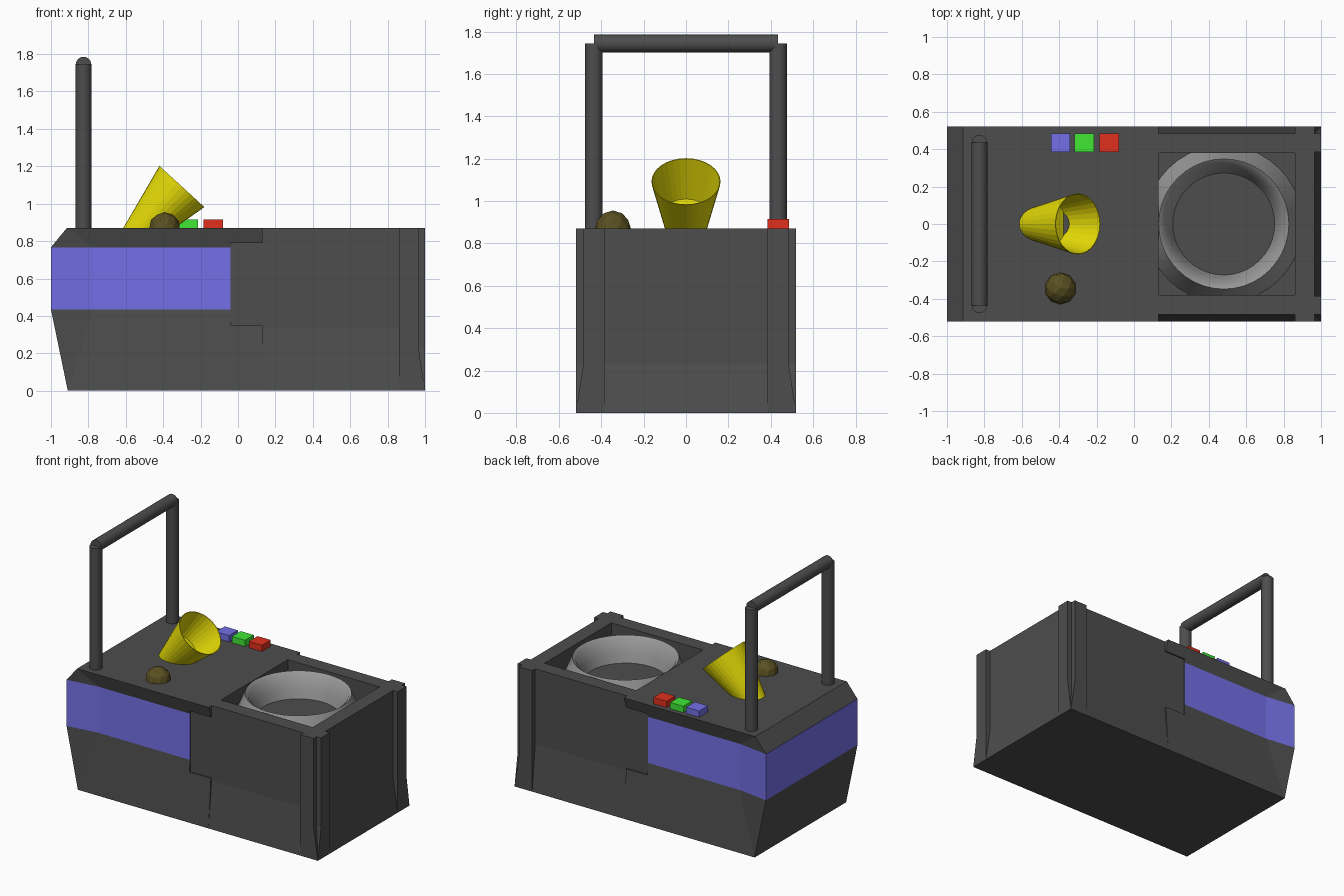
import bpy, bmesh, math
from mathutils import Matrix

old = bpy.data.objects.get("Cube")
if old:
    bpy.data.objects.remove(old, do_unlink=True)


def material(name, rgb):
    m = bpy.data.materials.new(name)
    m.use_nodes = True
    colour = (*rgb, 1)
    m.diffuse_color = colour
    m.node_tree.nodes["Principled BSDF"].inputs["Base Color"].default_value = colour
    return m


CHARCOAL = material("charcoal", (0.075, 0.075, 0.075))
BLUE = material("periwinkle blue", (0.18, 0.165, 0.82))
YELLOW = material("yellow", (0.8, 0.72, 0.002))
GREY = material("light grey", (0.32, 0.32, 0.32))
BROWN = material("olive brown", (0.1, 0.08, 0.015))
GREEN = material("green", (0.05, 0.8, 0.035))
RED = material("red", (0.75, 0.03, 0.012))


def finish(bm, name, mats, smooth=False):
    bmesh.ops.recalc_face_normals(bm, faces=bm.faces)
    mesh = bpy.data.meshes.new(name)
    bm.to_mesh(mesh)
    bm.free()
    ob = bpy.data.objects.new(name, mesh)
    bpy.context.collection.objects.link(ob)
    for m in mats:
        mesh.materials.append(m)
    bpy.ops.object.select_all(action="DESELECT")
    ob.select_set(True)
    bpy.context.view_layer.objects.active = ob
    if smooth:
        bpy.ops.object.shade_smooth_by_angle(angle=math.radians(35))
    return ob


def stack(levels):
    """Closed solid through rectangles given as (x0, x1, y0, y1, z)."""
    bm = bmesh.new()
    rings = [[bm.verts.new(p) for p in
              ((x0, y0, z), (x1, y0, z), (x1, y1, z), (x0, y1, z))]
             for x0, x1, y0, y1, z in levels]
    bm.faces.new(rings[0])
    bm.faces.new(rings[-1])
    for a, b in zip(rings, rings[1:]):
        for i in range(4):
            j = (i + 1) % 4
            bm.faces.new((a[i], a[j], b[j], b[i]))
    return bm


def lathe(name, profile, mat, segments=32, smooth=False):
    bm = bmesh.new()
    vs = [bm.verts.new((r, 0, z)) for r, z in profile]
    edges = [bm.edges.new(pair) for pair in zip(vs, vs[1:])]
    bmesh.ops.spin(bm, geom=vs + edges, cent=(0, 0, 0), axis=(0, 0, 1),
                   angle=math.tau, steps=segments)
    bmesh.ops.remove_doubles(bm, verts=bm.verts, dist=0.0005)
    return finish(bm, name, [mat], smooth)


# Main body, with its sides pinched in along the band
W, TOP = 0.52, 0.87
BAND_LOW, BAND_HIGH = 0.435, 0.767
PINCH_START, BAND_END, PANEL_START, PANEL_MID = -0.77, -0.04, 0.13, 0.5
bm = stack([(-0.91, 1, -W, W, 0), (-1, 1, -W, W, BAND_LOW),
            (-1, 1, -W, W, BAND_HIGH), (-0.915, 1, -W, W, TOP)])
for x in (PINCH_START, BAND_END, PANEL_START, PANEL_MID):
    bmesh.ops.bisect_plane(bm, geom=bm.verts[:] + bm.edges[:] + bm.faces[:],
                           plane_co=(x, 0, 0), plane_no=(1, 0, 0))
for v in bm.verts:
    if PINCH_START - 0.01 < v.co.x < PANEL_START + 0.01 and 0.1 < v.co.z < 0.8:
        v.co.y = math.copysign(W - 0.032, v.co.y)
# Coloured band around the sloping end
for f in bm.faces:
    c = f.calc_center_median()
    f.material_index = int(c.x < BAND_END and BAND_LOW < c.z < BAND_HIGH)
bmesh.ops.triangulate(bm, faces=bm.faces[:])
body = finish(bm, "body", [CHARCOAL, BLUE])

# Recesses: sunken panels that flare back out towards the base
D, FLARE, SIDE_FLARE, OUT = 0.035, 0.23, 0.33, 1.2
cutters = [stack([(0.13, 0.86, -0.38, 0.38, 0.7), (0.13, 0.86, -0.38, 0.38, OUT)])]
end_x, side_y = 1 - D, W - D
cutters.append(stack([(1, OUT, -0.385, 0.385, 0),
                      (end_x, OUT, -0.385, 0.385, FLARE),
                      (end_x, OUT, -0.385, 0.385, OUT)]))
for s in (-1, 1):
    edge, deep, far = s * W, s * side_y, s * OUT
    cutters.append(stack([(PANEL_START, 0.86, edge, far, 0),
                          (PANEL_START, 0.86, deep, far, SIDE_FLARE),
                          (PANEL_START, 0.86, deep, far, OUT)]))
    cutters.append(stack([(BAND_END, 0.2, deep, far, 0.35),
                          (BAND_END, 0.2, deep, far, 0.79)]))
    cutters.append(stack([(1, OUT, edge, far, 0),
                          (end_x, OUT, deep, far, FLARE),
                          (end_x, OUT, deep, far, OUT)]))
for cut_bm in cutters:
    cutter = finish(cut_bm, "recess_cutter", [CHARCOAL])
    cutter.hide_render = True
    bpy.context.view_layer.objects.active = body
    mod = body.modifiers.new("recess", "BOOLEAN")
    mod.operation = "DIFFERENCE"
    mod.solver = "EXACT"
    mod.object = cutter
    bpy.ops.object.modifier_apply(modifier=mod.name)
    bpy.data.objects.remove(cutter, do_unlink=True)

# Round bowl rim in the square well
bowl = lathe("bowl_rim", [(0.42, 0.7), (0.348, 0.868), (0.325, 0.85),
                          (0.29, 0.76), (0.27, 0.69)], GREY, 40, True)
bowl.location.x = 0.48

# Push handle: two posts and a crossbar
R, HX, HY, HZ = 0.042, -0.826, 0.435, 1.743
rod = [(0, 0), (R, 0), (R, 1), (0, 1)]
for name, y in (("handle_post_right", -HY), ("handle_post_left", HY)):
    post = lathe(name, rod, CHARCOAL, 24, True)
    post.location = (HX, y, TOP - 0.02)
    post.scale.z = HZ - TOP + 0.02
bar = lathe("handle_crossbar", rod, CHARCOAL, 24, True)
bar.rotation_euler.x = -math.pi / 2
bar.location = (HX, -HY, HZ)
bar.scale.z = 2 * HY

# Tilted funnel with a closed inner floor
funnel = lathe("funnel", [(0.078, -0.39), (0.163, 0), (0.159, 0),
                          (0.112, -0.215), (0, -0.215)], YELLOW)
funnel.rotation_euler.y = math.radians(42.5)
funnel.location = (-0.3, 0, 1.092)

# Faceted knob
bm = bmesh.new()
bmesh.ops.create_icosphere(bm, subdivisions=2, radius=0.085,
                           matrix=Matrix.Translation((-0.393, -0.345, TOP)))
finish(bm, "knob", [BROWN])

# Row of push buttons
for name, x, mat in (("blue", -0.393, BLUE), ("green", -0.266, GREEN), ("red", -0.132, RED)):
    bm = stack([(x - 0.052, x + 0.052, 0.385, 0.485, z) for z in (TOP - 0.02, 0.915)])
    finish(bm, name + "_button", [mat])
